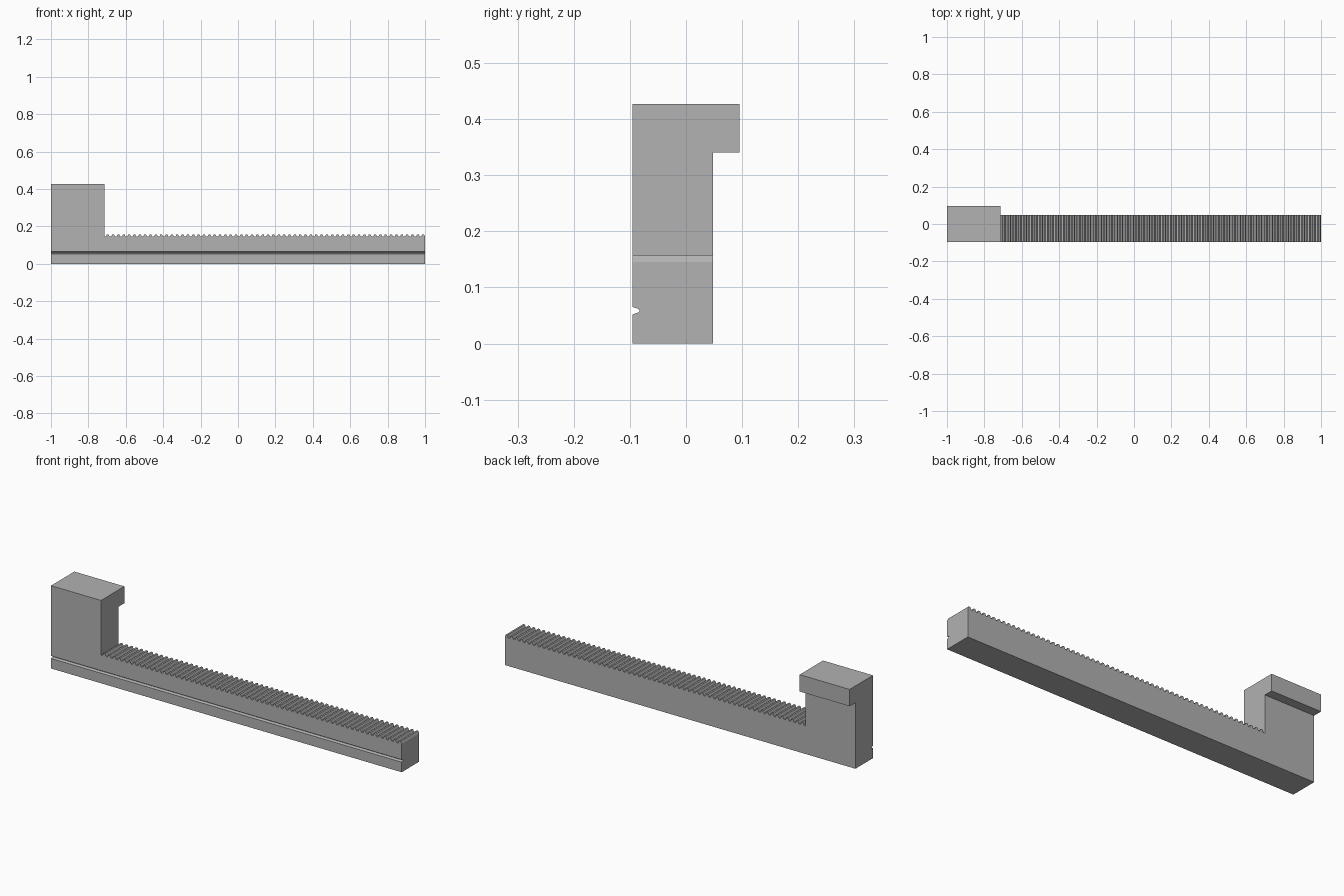
import bpy, bmesh
from mathutils import Vector

cube = bpy.data.objects.get("Cube")
if cube:
    bpy.data.objects.remove(cube, do_unlink=True)

steel = bpy.data.materials.new("grey_steel")
steel.use_nodes = True
GREY = (0.445, 0.445, 0.445, 1)
steel.diffuse_color = GREY
steel.node_tree.nodes["Principled BSDF"].inputs["Base Color"].default_value = GREY

FRONT, BACK, HOOK_BACK = -0.095, 0.048, 0.095
POST_X, TOP, HOOK_Z = -0.715, 0.427, 0.34
ROOT, TIP, TEETH = 0.145, 0.158, 60


def prism(name, points, offset):
    """Closed prism: a planar outline swept by an offset."""
    bm = bmesh.new()
    face = bm.faces.new([bm.verts.new(p) for p in points])
    swept = bmesh.ops.extrude_face_region(bm, geom=[face])["geom"]
    verts = [v for v in swept if isinstance(v, bmesh.types.BMVert)]
    bmesh.ops.translate(bm, verts=verts, vec=Vector(offset))
    bmesh.ops.recalc_face_normals(bm, faces=bm.faces)
    mesh = bpy.data.meshes.new(name)
    bm.to_mesh(mesh)
    bm.free()
    mesh.materials.append(steel)
    obj = bpy.data.objects.new(name, mesh)
    bpy.context.collection.objects.link(obj)
    return obj


def combine(target, tool, operation):
    """Apply a boolean and discard the tool."""
    tool.hide_render = True
    mod = target.modifiers.new(operation.lower(), "BOOLEAN")
    mod.object, mod.operation, mod.solver = tool, operation, "EXACT"
    bpy.context.view_layer.objects.active = target
    bpy.ops.object.modifier_apply(modifier=mod.name)
    bpy.data.objects.remove(tool, do_unlink=True)


# Side outline of the bar and post, with the row of rack teeth along the top
outline = [(1, 0), (-1, 0), (-1, TOP), (POST_X, TOP)]
pitch = (1 - POST_X) / TEETH
for i in range(TEETH):
    x = POST_X + i * pitch
    outline += [(x, ROOT), (x + 0.3 * pitch, ROOT),
                (x + 0.5 * pitch, TIP), (x + 0.8 * pitch, TIP)]
outline.append((1, ROOT))
body = prism("toothed_rack_bar", [(x, FRONT, z) for x, z in outline],
             (0, BACK - FRONT, 0))

# Overhanging lip at the top of the post
lip = [(BACK - 0.05, HOOK_Z), (HOOK_BACK, HOOK_Z), (HOOK_BACK, TOP), (BACK - 0.05, TOP)]
combine(body, prism("hook_lip", [(-1, y, z) for y, z in lip],
                    (POST_X + 1, 0, 0)), "UNION")

# Narrow tapered groove along the front
groove = [(FRONT - 0.01, 0.051), (FRONT, 0.052), (-0.086, 0.055), (-0.083, 0.057),
          (-0.083, 0.060), (-0.086, 0.062), (FRONT, 0.065), (FRONT - 0.01, 0.066)]
combine(body, prism("groove_cutter", [(-1.1, y, z) for y, z in groove],
                    (2.2, 0, 0)), "DIFFERENCE")
